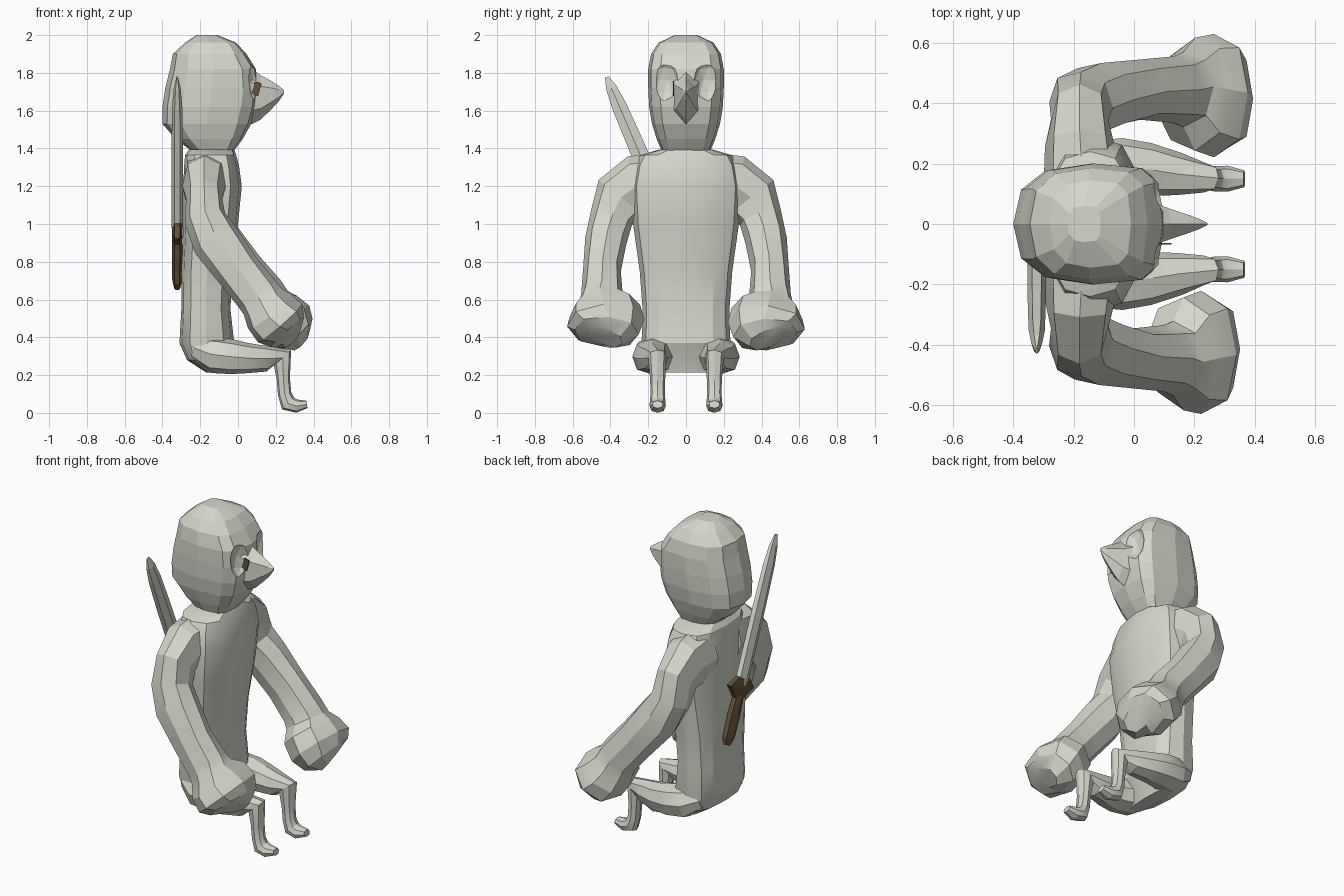
import bpy, bmesh, math
from mathutils import Vector, Matrix


def material(name, rgb):
    m = bpy.data.materials.new(name)
    m.diffuse_color = (*rgb, 1)
    return m


PALE = material("pale_grey", (0.66, 0.69, 0.60))
BROWN = material("dark_brown", (0.13, 0.085, 0.04))


def finish(name, bm, mat, angle=24):
    bmesh.ops.recalc_face_normals(bm, faces=bm.faces)
    for f in bm.faces:
        f.smooth = angle > 0
    for e in bm.edges:
        e.smooth = e.calc_face_angle(3) < math.radians(angle)
    me = bpy.data.meshes.new(name)
    bm.to_mesh(me)
    bm.free()
    me.materials.append(mat)
    ob = bpy.data.objects.new(name, me)
    bpy.context.collection.objects.link(ob)
    return ob


def loft(name, rings, ref, mat, n=8, axis=None, power=0.85, back=None, angle=24):
    """Skin rings (x, y, z, half size along ref, half size across)."""
    bm = bmesh.new()
    pts = [Vector(r[:3]) for r in rings]
    loops = []
    for i, r in enumerate(rings):
        t = Vector(axis) if axis else pts[min(i + 1, len(pts) - 1)] - pts[max(i - 1, 0)]
        t.normalize()
        u = Vector(ref)
        u = (u - t * u.dot(t)).normalized()
        v = t.cross(u)
        loop = []
        for k in range(n):
            a = math.tau * k / n
            c, s = math.cos(a), math.sin(a)
            p = back if back and c < -1e-6 else power
            c = math.copysign(abs(c) ** p, c) if abs(c) > 1e-6 else 0
            s = math.copysign(abs(s) ** p, s) if abs(s) > 1e-6 else 0
            loop.append(bm.verts.new(pts[i] + u * c * r[3] + v * s * r[4]))
        loops.append(loop)
    for a, b in zip(loops, loops[1:]):
        for k in range(n):
            j = (k + 1) % n
            bm.faces.new((a[k], a[j], b[j], b[k]))
    bm.faces.new(loops[0])
    bm.faces.new(loops[-1])
    return finish(name, bm, mat, angle)


def upright(rows):
    """Rows of (z, back x, front x, half width) to rings."""
    return [((b + f) / 2, 0, z, (f - b) / 2, w) for z, b, f, w in rows]


X, Y, Z = (1, 0, 0), (0, 1, 0), (0, 0, 1)

# Torso
loft("torso", upright([
    (0.215, -0.17, -0.08, 0.16), (0.28, -0.27, -0.06, 0.22),
    (0.37, -0.31, -0.02, 0.235), (0.55, -0.30, -0.04, 0.23),
    (0.75, -0.30, -0.03, 0.245), (1.00, -0.29, 0.00, 0.28),
    (1.20, -0.29, 0.02, 0.29), (1.31, -0.285, 0.005, 0.27),
    (1.365, -0.28, -0.01, 0.24), (1.395, -0.26, -0.02, 0.14)]),
    X, PALE, n=12, axis=Z, power=0.7)

# Head, boxy at the face and rounder at the back
head = loft("head", upright([
    (1.39, -0.25, -0.02, 0.13), (1.45, -0.33, 0.025, 0.155),
    (1.53, -0.40, 0.07, 0.18), (1.62, -0.40, 0.095, 0.195),
    (1.72, -0.385, 0.105, 0.20), (1.82, -0.36, 0.095, 0.20),
    (1.90, -0.345, 0.045, 0.185), (1.96, -0.28, -0.01, 0.145),
    (2.00, -0.22, -0.11, 0.06)]),
    X, PALE, n=12, axis=Z, power=0.55, back=0.78, angle=0)

# Hollow eye sockets cut into the face
for side in (-1, 1):
    bm = bmesh.new()
    bmesh.ops.create_icosphere(bm, subdivisions=2, radius=1)
    bmesh.ops.transform(bm, verts=bm.verts, matrix=Matrix.Translation(
        (0.125, 0.117 * side, 1.76)) @ Matrix.Diagonal((0.08, 0.085, 0.13, 1)))
    cutter = finish("eye_socket_cutter", bm, PALE, 0)
    cutter.hide_render = True
    cutter.hide_set(True)
    mod = head.modifiers.new("socket", 'BOOLEAN')
    mod.operation = 'DIFFERENCE'
    mod.solver = 'EXACT'
    mod.object = cutter

# Beak with a ridge on top and below
loft("beak", [
    (0.03, 0, 1.685, 0.165, 0.10), (0.075, 0, 1.675, 0.145, 0.077),
    (0.12, 0, 1.67, 0.118, 0.058), (0.18, 0, 1.683, 0.072, 0.035),
    (0.215, 0, 1.69, 0.042, 0.02), (0.243, 0, 1.70, 0.01, 0.004)],
    Z, PALE, n=6, axis=X, power=1, angle=0)

# Small brown strip inside the eye, seen edge-on from ahead
bm = bmesh.new()
bmesh.ops.create_cube(bm, size=1)
bmesh.ops.transform(bm, verts=bm.verts, matrix=Matrix.Translation(
    (0.098, -0.066, 1.715)) @ Matrix.Rotation(math.radians(15), 4, 'Y')
    @ Matrix.Diagonal((0.036, 0.005, 0.07, 1)))
finish("eye_mark", bm, BROWN, 0)

# Arms with large mitten hands; the left one reaches a little further forward
ARM = [(-0.17, 0.12, 1.21, 0.13, 0.17), (-0.18, 0.26, 1.20, 0.115, 0.165),
       (-0.18, 0.345, 1.14, 0.095, 0.15), (-0.175, 0.395, 1.03, 0.11, 0.115),
       (-0.115, 0.425, 0.91, 0.13, 0.11), (0.00, 0.445, 0.755, 0.12, 0.10),
       (0.10, 0.445, 0.63, 0.12, 0.11), (0.13, 0.445, 0.59, 0.122, 0.125),
       (0.165, 0.43, 0.54, 0.145, 0.19), (0.222, 0.425, 0.475, 0.155, 0.205),
       (0.262, 0.42, 0.428, 0.12, 0.17), (0.285, 0.43, 0.405, 0.065, 0.10)]
# Legs: thigh forward, shin down, small foot
LEG = [(-0.22, 0.14, 0.34, 0.08, 0.06), (-0.12, 0.165, 0.305, 0.112, 0.096),
       (-0.03, 0.185, 0.297, 0.10, 0.092), (0.05, 0.18, 0.29, 0.088, 0.08),
       (0.15, 0.165, 0.287, 0.07, 0.068),
       (0.235, 0.152, 0.295, 0.048, 0.06), (0.24, 0.15, 0.18, 0.04, 0.035),
       (0.247, 0.15, 0.10, 0.038, 0.036), (0.265, 0.15, 0.05, 0.042, 0.045),
       (0.31, 0.15, 0.036, 0.043, 0.035), (0.365, 0.15, 0.045, 0.028, 0.02)]
for side, word in ((-1, "right"), (1, "left")):
    reach = 0.045 if side > 0 else 0
    arm = [(x + reach * max(0, 1 - z) / 0.55, y * side, z - reach * 0.3 * (z < 0.6), a, b)
           for x, y, z, a, b in ARM]
    loft(word + "_arm", arm, X, PALE)
    loft(word + "_leg", [(x, y * side, z, a, b) for x, y, z, a, b in LEG], Y, PALE)


# Sword slung diagonally across the back
def sword_rings(rows):
    return [(-0.322, -0.085 - (z - 1.0) * 0.43, z, a, b) for z, a, b in rows]


loft("sword_blade", sword_rings([
    (0.98, 0.03, 0.052), (1.40, 0.03, 0.052), (1.62, 0.027, 0.046),
    (1.72, 0.018, 0.034), (1.778, 0.004, 0.012)]), X, PALE, n=6, power=1, angle=0)
loft("sword_guard", sword_rings([
    (0.905, 0.026, 0.04), (0.95, 0.028, 0.105), (0.97, 0.028, 0.14),
    (0.985, 0.028, 0.12), (1.02, 0.027, 0.06)]), X, BROWN, n=6, power=1, angle=0)
loft("sword_handle", sword_rings([
    (0.66, 0.016, 0.028), (0.70, 0.026, 0.05), (0.83, 0.028, 0.052),
    (0.94, 0.026, 0.04)]), X, BROWN, n=6, power=1, angle=0)
